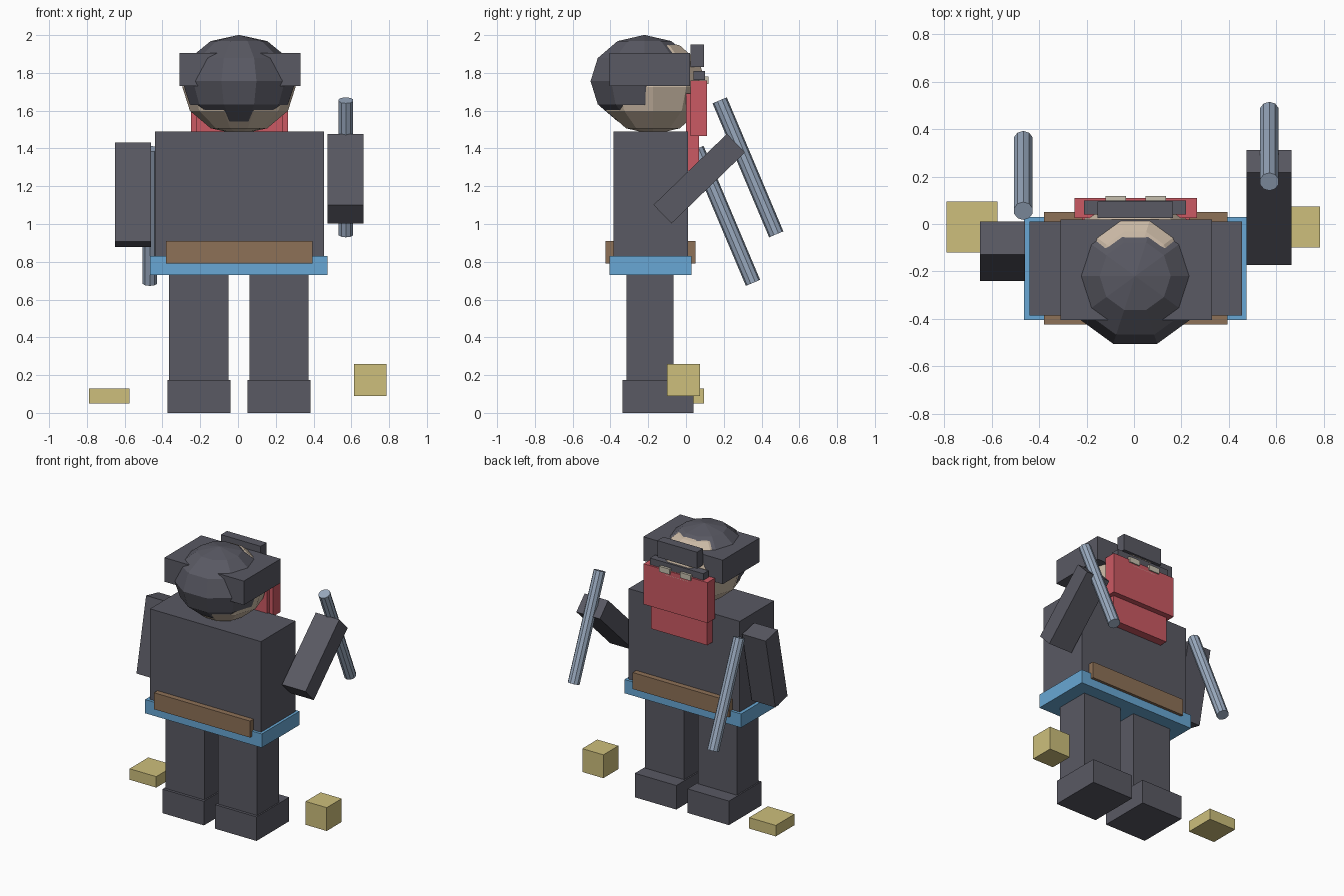
import bpy
from math import radians

if "Cube" in bpy.data.objects:
    bpy.data.objects.remove(bpy.data.objects["Cube"], do_unlink=True)


def material(name, rgb):
    m = bpy.data.materials.new(name)
    m.use_nodes = True
    m.diffuse_color = (*rgb, 1)
    bsdf = next(n for n in m.node_tree.nodes if n.type == 'BSDF_PRINCIPLED')
    bsdf.inputs["Base Color"].default_value = (*rgb, 1)
    return m


charcoal = material("charcoal", (0.1, 0.1, 0.125))
skin = material("skin", (0.6, 0.49, 0.38))
red = material("red", (0.6, 0.1, 0.125))
blue = material("blue", (0.14, 0.39, 0.66))
brown = material("brown", (0.27, 0.165, 0.095))
steel = material("steel", (0.32, 0.4, 0.52))
yellow = material("yellow", (0.61, 0.52, 0.2))
bone = material("bone", (0.57, 0.53, 0.43))


def finish(name, mat, scale=(1, 1, 1), tilt=0):
    ob = bpy.context.object
    ob.name = name
    ob.scale = scale
    ob.rotation_euler.x = radians(tilt)
    ob.data.materials.append(mat)
    return ob


def box(name, mat, x, y, z):
    """Box from its (low, high) range on each axis."""
    spans = (x, y, z)
    bpy.ops.mesh.primitive_cube_add(size=1, location=[(a + b) / 2 for a, b in spans])
    return finish(name, mat, [b - a for a, b in spans])


def arm(name, centre, size, tilt):
    bpy.ops.mesh.primitive_cube_add(size=1, location=centre)
    return finish(name, charcoal, size, tilt)


def ball(name, mat, centre, height):
    bpy.ops.mesh.primitive_uv_sphere_add(segments=10, ring_count=6, radius=0.3, location=centre)
    ob = finish(name, mat, (1, 1, height / 0.3))
    # a ring corner points straight to the front
    ob.rotation_euler.z = radians(90)
    return ob


def rod(name, centre):
    bpy.ops.mesh.primitive_cylinder_add(vertices=10, radius=0.041, depth=0.77, location=centre)
    return finish(name, steel, tilt=22.9)


# Body and belts
box("torso", charcoal, (-0.44, 0.455), (-0.385, 0.01), (0.75, 1.49))
box("blue_belt", blue, (-0.465, 0.475), (-0.405, 0.03), (0.73, 0.83))
box("brown_sash", brown, (-0.38, 0.395), (-0.425, 0.05), (0.79, 0.91))

# Legs and feet
for side, x in (("right", -0.207), ("left", 0.217)):
    box(side + "_leg", charcoal, (x - 0.157, x + 0.157), (-0.315, -0.065), (0.17, 0.75))
    box(side + "_foot", charcoal, (x - 0.167, x + 0.167), (-0.335, 0.04), (0, 0.175))

# Arms and rods
arm("right_arm", (-0.555, -0.115, 1.155), (0.19, 0.143, 0.537), -12)
arm("left_arm", (0.57, 0.07, 1.24), (0.19, 0.137, 0.541), -46)
rod("right_rod", (-0.467, 0.205, 1.043))
rod("left_rod", (0.571, 0.328, 1.3))

# Head, hair and brim
ball("head", skin, (0.005, -0.175, 1.726), 0.253)
ball("hair", charcoal, (0.005, -0.22, 1.756), 0.245)
box("hair_band", charcoal, (-0.31, 0.33), (-0.405, 0.02), (1.73, 1.905))
box("brow", charcoal, (-0.21, 0.22), (0.04, 0.1), (1.762, 1.81))
box("fringe", charcoal, (-0.155, 0.165), (0.025, 0.095), (1.83, 1.95))

# Mask and eyes
box("upper_mask", red, (-0.25, 0.265), (0.025, 0.11), (1.465, 1.76))
box("lower_mask", red, (-0.22, 0.235), (0.0, 0.07), (1.28, 1.69))
for side, x in (("right", -0.077), ("left", 0.092)):
    box(side + "_eye", bone, (x - 0.043, x + 0.043), (0.06, 0.118), (1.74, 1.78))

# Loose blocks
box("right_block", yellow, (-0.79, -0.575), (-0.12, 0.095), (0.05, 0.13))
box("left_block", yellow, (0.615, 0.785), (-0.1, 0.073), (0.09, 0.26))
